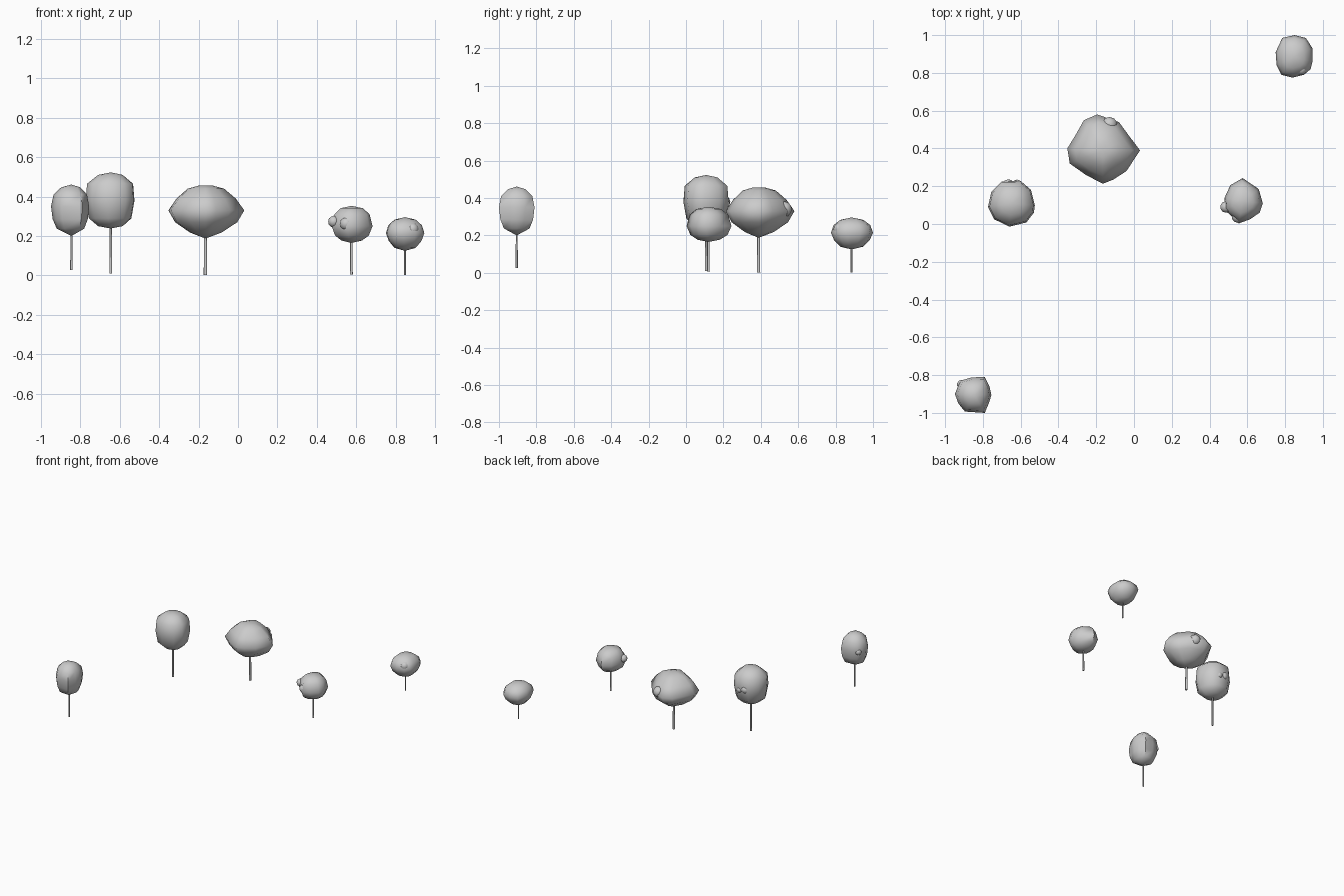
import bpy, bmesh, math
from mathutils import Vector

if "Cube" in bpy.data.objects:
    bpy.data.objects.remove(bpy.data.objects["Cube"])


def finish(bm, name, angle):
    bmesh.ops.recalc_face_normals(bm, faces=bm.faces)
    me = bpy.data.meshes.new(name)
    bm.to_mesh(me)
    bm.free()
    ob = bpy.data.objects.new(name, me)
    bpy.context.collection.objects.link(ob)
    bpy.ops.object.select_all(action='DESELECT')
    ob.select_set(True)
    bpy.context.view_layer.objects.active = ob
    bpy.ops.object.shade_smooth_by_angle(angle=math.radians(angle))
    return ob


def crown(name, axis, plan, profile):
    """Loft the plan outline through (scale, z) rings, closed by two poles."""
    bm = bmesh.new()
    c = Vector(axis)
    n = len(plan)
    bottom = bm.verts.new((*c, profile[0][1]))
    top = bm.verts.new((*c, profile[-1][1]))
    rings = []
    for s, z in profile[1:-1]:
        rings.append([bm.verts.new((*(c + (Vector(p) - c) * s), z)) for p in plan])
    for i in range(n):
        j = (i + 1) % n
        bm.faces.new((bottom, rings[0][j], rings[0][i]))
        bm.faces.new((top, rings[-1][i], rings[-1][j]))
        for a, b in zip(rings, rings[1:]):
            bm.faces.new((a[i], a[j], b[j], b[i]))
    finish(bm, name, 60)


def trunk(name, axis, r, z0, z1):
    bm = bmesh.new()
    bmesh.ops.create_cone(bm, cap_ends=True, segments=8, radius1=r, radius2=r * 0.8, depth=z1 - z0)
    bmesh.ops.translate(bm, verts=bm.verts, vec=(*axis, (z0 + z1) / 2))
    finish(bm, name, 50)


def bump(name, loc, r):
    bm = bmesh.new()
    bmesh.ops.create_icosphere(bm, subdivisions=2, radius=r)
    bmesh.ops.translate(bm, verts=bm.verts, vec=loc)
    finish(bm, name, 60)


def tree(name, axis, r, z0, plan, profile, bumps):
    trunk(name + "_trunk", axis, r, z0, profile[0][1] + 0.03)
    crown(name + "_crown", axis, plan, profile)
    for i, (loc, br) in enumerate(bumps):
        bump(f"{name}_leaf_clump_{i + 1}", loc, br)


# Front left narrow tree
tree("narrow_tree", (-.845, -.905), .006, .027,
     [(-.755, -.905), (-.765, -.86), (-.79, -.81), (-.86, -.812), (-.92, -.83),
      (-.948, -.90), (-.93, -.95), (-.895, -.993), (-.79, -1.0), (-.765, -.94)],
     [(0, .20), (.72, .237), (.92, .285), (1, .35), (.88, .41), (.5, .447), (0, .461)],
     [((-.912, -.85, .34), .025)])

# Tall tree on the left
tree("tall_tree", (-.645, .108), .007, .01,
     [(-.525, .10), (-.545, .18), (-.60, .228), (-.70, .226), (-.755, .17),
      (-.773, .09), (-.74, .025), (-.66, -.014), (-.57, .008), (-.53, .06)],
     [(0, .238), (.5, .25), (.87, .29), (1, .38), (.94, .465), (.5, .51), (0, .523)],
     [((-.665, .205, .38), .032), ((-.62, .21, .37), .025)])

# Wide central tree
tree("wide_tree", (-.165, .388), .009, .003,
     [(.032, .39), (-.025, .465), (-.08, .54), (-.195, .58), (-.265, .55), (-.31, .47),
      (-.353, .40), (-.34, .32), (-.255, .26), (-.165, .213), (-.11, .235), (-.04, .28)],
     [(0, .187), (.42, .218), (.82, .27), (1, .33), (.78, .39), (.48, .44), (.2, .455), (0, .457)],
     [((-.13, .525, .34), .042)])

# Round tree on the right
tree("round_tree", (.575, .12), .007, .006,
     [(.682, .11), (.66, .185), (.575, .243), (.51, .205), (.48, .14),
      (.475, .08), (.555, .003), (.615, .025), (.665, .06)],
     [(0, .165), (.5, .177), (.83, .203), (1, .25), (.86, .31), (.55, .341), (0, .353)],
     [((.486, .09, .273), .03), ((.55, .04, .262), .034)])

# Small tree at the back right
tree("small_tree", (.847, .885), .005, .003,
     [(.945, .86), (.945, .93), (.91, .985), (.85, 1.0), (.785, .985), (.75, .91),
      (.755, .84), (.78, .79), (.84, .775), (.90, .79), (.935, .82)],
     [(0, .125), (.55, .14), (.85, .175), (1, .215), (.87, .255), (.55, .283), (0, .296)],
     [((.885, .82, .235), .032)])
